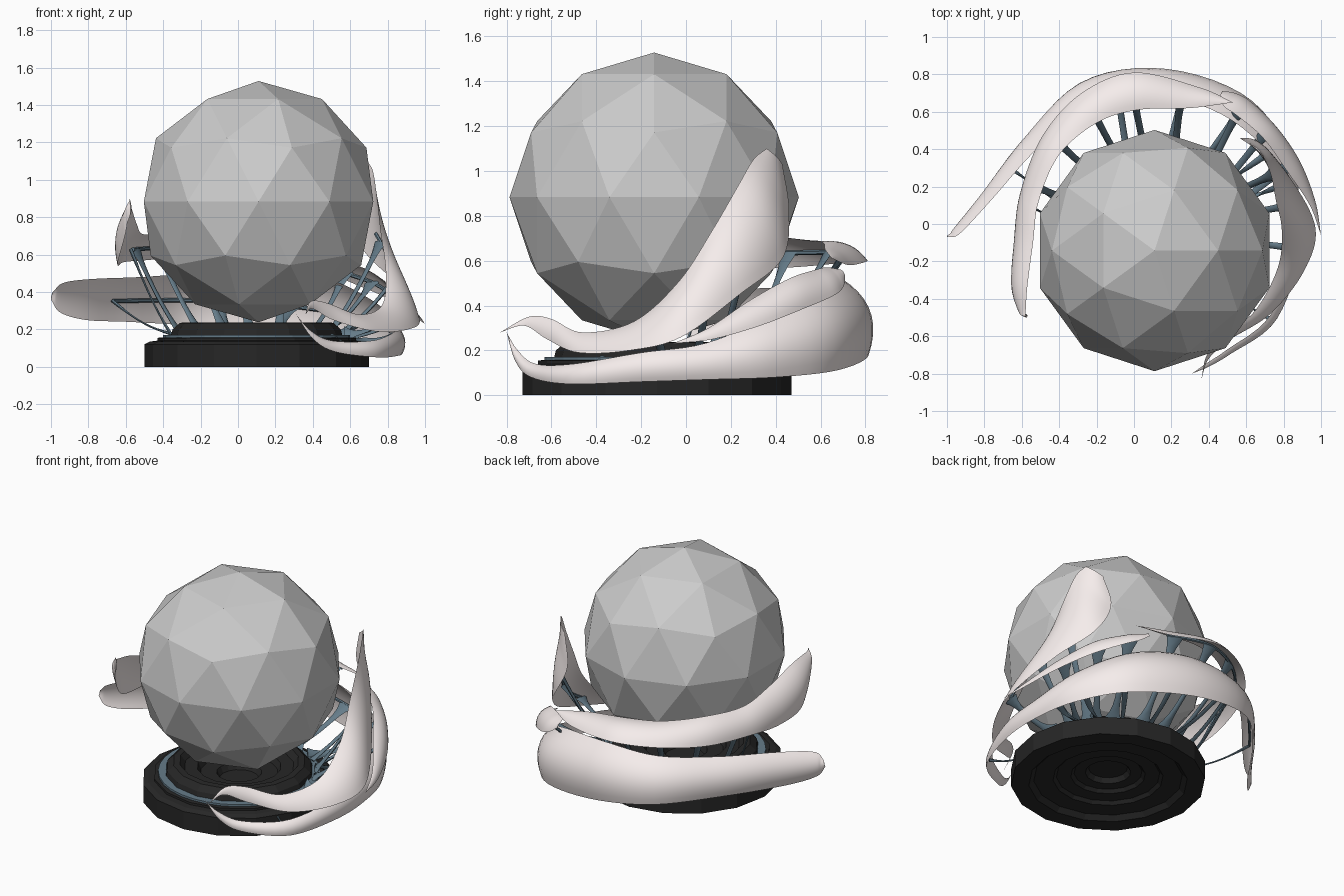
import bpy, bmesh, math
from mathutils import Vector as V

if "Cube" in bpy.data.objects:
    bpy.data.objects.remove(bpy.data.objects["Cube"])

CX, CY = 0.10, -0.13


def material(name, rgb):
    m = bpy.data.materials.new(name)
    m.diffuse_color = (*rgb, 1)
    m.use_nodes = True
    m.node_tree.nodes["Principled BSDF"].inputs["Base Color"].default_value = m.diffuse_color
    return m


WHITE = material("pale_shell", (0.92, 0.85, 0.84))
BLUE = material("slate_blue", (0.13, 0.20, 0.25))
BLACK = material("black", (0.02, 0.02, 0.02))


def make_object(name, bm, mat, smooth=False):
    bmesh.ops.remove_doubles(bm, verts=bm.verts, dist=0.0005)
    bmesh.ops.recalc_face_normals(bm, faces=bm.faces)
    me = bpy.data.meshes.new(name)
    bm.to_mesh(me)
    bm.free()
    ob = bpy.data.objects.new(name, me)
    bpy.context.collection.objects.link(ob)
    me.materials.append(mat)
    if smooth:
        bpy.ops.object.select_all(action='DESELECT')
        ob.select_set(True)
        bpy.context.view_layer.objects.active = ob
        bpy.ops.object.shade_smooth_by_angle(angle=math.radians(50))
    return ob


def skin(bm, rings, cap=True):
    vs = [[bm.verts.new(p) for p in r] for r in rings]
    n = len(vs[0])
    for a, b in zip(vs, vs[1:]):
        for i in range(n):
            bm.faces.new((a[i], a[(i + 1) % n], b[(i + 1) % n], b[i]))
    if cap:
        bm.faces.new(vs[0])
        bm.faces.new(vs[-1])


def lathe(name, profile, sides, mat, cap=True):
    bm = bmesh.new()
    rings = [[(CX + r * math.cos(2 * math.pi * i / sides),
               CY + r * math.sin(2 * math.pi * i / sides), z) for i in range(sides)]
             for r, z in profile]
    skin(bm, rings, cap)
    return make_object(name, bm, mat)


def spline(pts, u):
    # Catmull-Rom through pts, u from 0 to 1
    n = len(pts) - 1
    i = min(int(u * n), n - 1)
    t = u * n - i
    b, c = pts[i], pts[i + 1]
    a = pts[i - 1] if i else b * 2 - c
    d = pts[i + 2] if i + 2 <= n else c * 2 - b
    return 0.5 * (2 * b + (c - a) * t + (2 * a - 5 * b + 4 * c - d) * t * t
                  + (3 * b - a - 3 * c + d) * t ** 3)


class Petal:
    """Curved shell lofted between a lower and an upper edge."""

    def __init__(self, name, outer, inner, stations):
        self.name, self.outer, self.inner = name, outer, inner
        self.low = [V(s[:3]) for s in stations]
        self.up = [V(s[-3:]) for s in stations]

    def point(self, u, t, bulge, inset=0.0):
        lo, up = spline(self.low, u), spline(self.up, u)
        a, b = max(u - 0.01, 0), min(u + 0.01, 1)
        mid = lambda q: (spline(self.low, q) + spline(self.up, q)) / 2
        n = (mid(b) - mid(a)).cross(up - lo)
        n = n.normalized() if n.length > 1e-9 else V((0, 0, 0))
        return lo.lerp(up, t) + n * ((up - lo).length * bulge * 4 * t * (1 - t) - inset)

    def inside(self, u):
        return self.point(u, 0.45, self.inner, 0.012)

    def build(self):
        bm = bmesh.new()
        steps, k = 72, 9
        rings = []
        for s in range(steps + 1):
            u = s / steps
            rings.append([self.point(u, i / k, self.outer) for i in range(k + 1)]
                         + [self.point(u, i / k, self.inner) for i in range(k - 1, 0, -1)])
        skin(bm, rings)
        make_object(self.name, bm, WHITE, True)


def rods(name, paths):
    # flat blades; each path is a list of (point, half width)
    bm = bmesh.new()
    for path in paths:
        rings = []
        for i, (p, r) in enumerate(path):
            d = (path[min(i + 1, len(path) - 1)][0] - path[max(i - 1, 0)][0]).normalized()
            radial = V((p.x - CX, p.y - CY, 0)).normalized()
            side = d.cross(radial)
            if side.length < 0.1:
                side = d.cross(V((0, 0, 1)))
            side.normalize()
            thin = d.cross(side).normalized()
            rings.append([p + side * r * math.cos(a) + thin * min(r, 0.009) * math.sin(a)
                          for a in [j * math.pi / 3 for j in range(6)]])
        skin(bm, rings)
    return make_object(name, bm, BLUE, True)


# faceted ball
bpy.ops.mesh.primitive_ico_sphere_add(subdivisions=2, radius=0.645, location=(.11, -.142, .883))
bpy.context.object.name = "faceted_ball"

# stepped base with recessed rings above and below
lathe("stepped_base", [(0.02, .1), (.12, .1), (.14, .07), (.21, .07), (.23, .05), (.32, .05),
                       (.34, .03), (.46, .03), (.49, 0), (.6, 0), (.6, .12), (.57, .135),
                       (.53, .14), (.53, .155), (.46, .16), (.45, .2), (.41, .235), (.37, .238),
                       (.34, .2), (.26, .2), (.24, .16), (.14, .16), (.12, .12), (.02, .12)],
      16, BLACK)

# four petals: lower edge xyz, upper edge xyz
tall = Petal("tall_right_petal", .1, .05, [
    (.36, -.83, .28), (.4, -.72, .31, .39, -.7, .35), (.51, -.62, .25, .48, -.6, .34),
    (.73, -.48, .19, .65, -.46, .28), (.91, -.25, .2, .77, -.23, .33),
    (.97, -.02, .26, .79, -.03, .51), (.84, .24, .45, .76, .12, .74),
    (.68, .43, .61, .74, .23, .93), (.57, .46, .82, .72, .3, 1.05),
    (.61, .43, 1.03, .69, .36, 1.1)])
middle = Petal("middle_petal", .16, .07, [
    (1, -.06, .23), (.97, .12, .25, .94, .1, .3), (.89, .33, .31, .82, .28, .42),
    (.77, .51, .38, .69, .46, .52), (.63, .65, .44, .55, .58, .56),
    (.54, .7, .48, .48, .63, .57), (.47, .71, .53, .46, .69, .56)])
lower = Petal("lower_wrap_petal", .2, .12, [
    (.31, -.8, .28), (.4, -.76, .15, .38, -.75, .2), (.52, -.69, .08, .5, -.67, .14),
    (.75, -.52, .05, .72, -.5, .14), (.86, -.2, .06, .84, -.2, .19),
    (.87, .1, .07, .84, .08, .23), (.8, .4, .08, .74, .35, .34), (.58, .67, .11, .48, .58, .47),
    (.15, .81, .17, .12, .69, .52), (-.27, .75, .22, -.23, .64, .5),
    (-.58, .44, .24, -.52, .4, .48), (-.81, .12, .25, -.77, .12, .47),
    (-.95, -.04, .29, -.93, -.05, .45), (-1, -.07, .36, -.99, -.07, .4)])
upper = Petal("upper_back_petal", .16, .07, [
    (.53, .65, .61), (.35, .73, .58, .3, .62, .65), (0, .81, .6, .02, .61, .68),
    (-.28, .7, .59, -.2, .54, .69), (-.49, .47, .57, -.4, .37, .71),
    (-.61, .16, .56, -.51, .12, .71), (-.64, -.1, .54, -.54, -.1, .76),
    (-.64, -.33, .57, -.57, -.33, .85), (-.6, -.46, .72, -.58, -.48, .88),
    (-.58, -.48, .86, -.58, -.49, .9)])
for petal in (tall, middle, lower, upper):
    petal.build()


# slim ribs along the inner face of each petal
def rib(petal, u0, u1):
    return [(petal.inside(u0 + (u1 - u0) * i / 40), 0.011) for i in range(41)]


rods("petal_ribs", [rib(tall, .5, .75), rib(middle, .3, .7), rib(lower, .45, .8),
                    rib(upper, .12, .55)])


# struts flare at both ends and rise from the base to the ribs
def strut(petal, u, shift=0.0, thick=1.0):
    end = petal.inside(u)
    a = math.atan2(end.y - CY, end.x - CX) + shift
    foot = V((CX + .47 * math.cos(a), CY + .47 * math.sin(a), .17))
    path = []
    for i in range(11):
        q = i / 10
        p = foot.lerp(end, q) + V((0, 0, -0.03 * math.sin(math.pi * q)))
        path.append((p, thick * (0.018 + 0.038 * (2 * q - 1) ** 4)))
    return path


paths = []
for petal, us, shift in ((tall, (.5, .62, .72), .08), (middle, (.35, .52, .7), -.08),
                         (lower, (.42, .47, .53, .59, .66), .06),
                         (upper, (.14, .23, .33, .43, .53), -.06)):
    paths += [strut(petal, u, shift) for u in us]
paths += [strut(upper, .57, .1, .3), strut(lower, .8, .1, .3), strut(lower, .23, 0, .3)]
rods("branching_struts", paths)

# thin collar on which the struts stand
lathe("strut_collar", [(.45, .15), (.5, .15), (.5, .17), (.45, .17), (.45, .15)], 32, BLUE, False)
